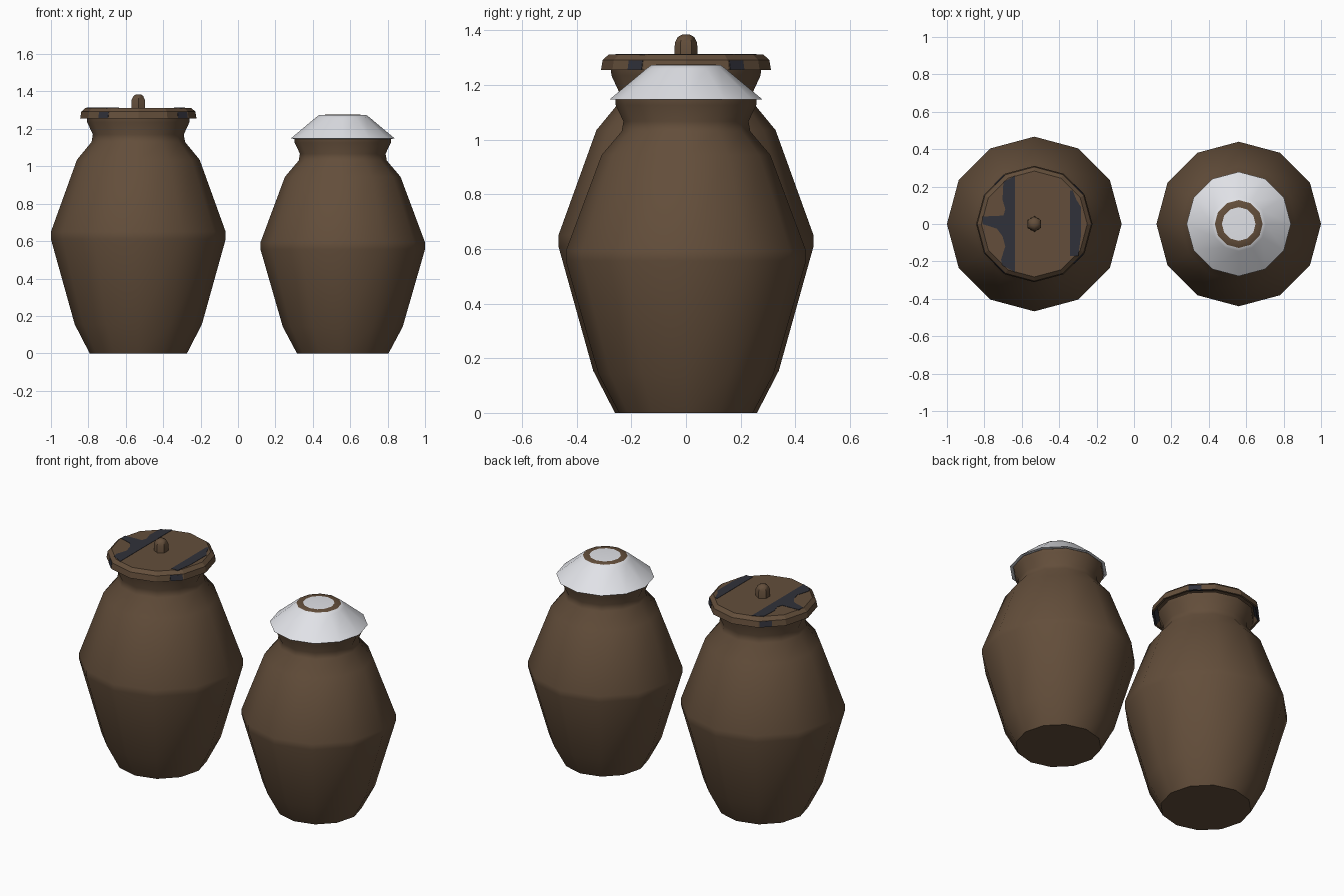
import bpy, bmesh, math
from mathutils import Matrix, Vector

cube = bpy.data.objects.get("Cube")
if cube:
    bpy.data.objects.remove(cube, do_unlink=True)


def material(name, color):
    mat = bpy.data.materials.new(name)
    mat.use_nodes = True
    mat.diffuse_color = (*color, 1)
    bsdf = next(n for n in mat.node_tree.nodes if n.type == 'BSDF_PRINCIPLED')
    bsdf.inputs["Base Color"].default_value = (*color, 1)
    bsdf.inputs["Roughness"].default_value = 0.8
    return mat


BROWN = material("brown clay", (0.125, 0.076, 0.043))
WHITE = material("white cloth", (0.75, 0.76, 0.8))
NAVY = material("dark navy paint", (0.03, 0.031, 0.042))


def finish(bm, name, mats, angle):
    bmesh.ops.recalc_face_normals(bm, faces=bm.faces)
    mesh = bpy.data.meshes.new(name)
    bm.to_mesh(mesh)
    bm.free()
    for mat in mats:
        mesh.materials.append(mat)
    obj = bpy.data.objects.new(name, mesh)
    bpy.context.collection.objects.link(obj)
    if angle:
        bpy.ops.object.select_all(action='DESELECT')
        obj.select_set(True)
        bpy.context.view_layer.objects.active = obj
        bpy.ops.object.shade_smooth_by_angle(angle=math.radians(angle))
    return obj


def lathe(name, profile, x, mats, sides=12, phase=0, angle=40, rule=None):
    """Closed solid of revolution; rule(centre, normal) picks a material slot."""
    bm = bmesh.new()
    rings = []
    for r, z in profile:
        rings.append([bm.verts.new((r * math.cos(a), r * math.sin(a), z))
                      for a in (phase + math.tau * i / sides for i in range(sides))])
    for low, high in zip(rings, rings[1:]):
        for i in range(sides):
            j = (i + 1) % sides
            bm.faces.new((low[i], low[j], high[j], high[i]))
    bm.faces.new(rings[0][::-1])
    bm.faces.new(rings[-1])
    bmesh.ops.recalc_face_normals(bm, faces=bm.faces)
    if rule:
        for f in bm.faces:
            f.material_index = rule(f.calc_center_median(), f.normal)
    obj = finish(bm, name, mats, angle)
    obj.location.x = x
    return obj


def plate(name, outline, matrix, thickness=0.004):
    """Thin painted plate extruded from a flat outline."""
    bm = bmesh.new()
    face = bm.faces.new([bm.verts.new((u, v, 0)) for u, v in outline])
    ext = bmesh.ops.extrude_face_region(bm, geom=[face])
    verts = [g for g in ext["geom"] if isinstance(g, bmesh.types.BMVert)]
    bmesh.ops.translate(bm, verts=verts, vec=(0, 0, thickness))
    bmesh.ops.transform(bm, matrix=matrix, verts=bm.verts)
    return finish(bm, name, [NAVY], None)


# Jar bodies: one profile, the second one slightly smaller
BODY = [(0.26, 0), (0.34, 0.155), (0.467, 0.61), (0.467, 0.65), (0.328, 1.035),
        (0.25, 1.13), (0.243, 1.17), (0.273, 1.235), (0.275, 1.259)]
LARGE_X, SMALL_X = -0.533, 0.56
lathe("large_jar_body", BODY, LARGE_X, [BROWN])
lathe("small_jar_body", [(r * 0.942, z * 0.912) for r, z in BODY], SMALL_X, [BROWN])


# Hollow lid with paint showing on parts of its inner wall
def lid_rule(c, n):
    angle = math.degrees(math.atan2(abs(c.y), abs(c.x)))
    inner = n.z < -0.2 and c.z < 1.28 and c.xy.length > 0.2
    return int(inner and abs(angle - 45) < 5)


lathe("large_jar_lid", [(0.26, 1.285), (0.28, 1.284), (0.298, 1.256), (0.311, 1.256),
                        (0.305, 1.292), (0.283, 1.312)],
      LARGE_X, [BROWN, NAVY], angle=20, rule=lid_rule)

# Six-sided knob
lathe("lid_knob", [(0.042, 1.305), (0.041, 1.355), (0.03, 1.376), (0.014, 1.385)],
      LARGE_X, [BROWN], sides=6, phase=math.pi / 2, angle=50)

# Painted stripes on the lid top
top = Matrix.Translation((LARGE_X, 0, 1.31))
plate("left_lid_stripe",
      [(-0.103, -0.258), (-0.103, 0.258), (-0.165, 0.225), (-0.17, 0.13),
       (-0.155, 0.08), (-0.165, 0.045), (-0.278, 0.04), (-0.278, 0.0),
       (-0.2, -0.025), (-0.17, -0.065), (-0.155, -0.12), (-0.178, -0.19),
       (-0.172, -0.22)], top)
plate("right_lid_stripe",
      [(0.19, -0.17), (0.235, -0.17), (0.25, -0.06), (0.25, 0.09),
       (0.225, 0.13), (0.205, 0.18), (0.19, 0.18)], top)

# Painted patches on the lid rim, mirrored front to back
half, low, high = 0.036, 1.257, 1.291
for side, angle, shift in (("right", 45, -0.036), ("left", 135, -0.036)):
    for end, sign in (("back", 1), ("front", -1)):
        a = math.radians(angle)
        out = Vector((math.cos(a), sign * math.sin(a), 0))
        along = Vector((-math.sin(a), sign * math.cos(a), 0))
        apothem = math.cos(math.pi / 12)
        base = out * 0.311 * apothem + along * shift + Vector((LARGE_X, 0, low))
        up = (out * -0.006 * apothem + Vector((0, 0, high - low))).normalized()
        m = Matrix((along, up, out)).transposed().to_4x4()
        m.translation = base - out * 0.002
        plate(f"{end}_{side}_rim_patch",
              [(-half, 0), (half, 0), (half, high - low), (-half, high - low)], m)


# Cloth cover with a brown ring around its flat top
def cover_rule(c, n):
    return int(c.z > 1.26 and n.z > 0.9 and 0.085 < c.xy.length < 0.13)


lathe("small_jar_cloth_cover",
      [(0.2, 1.19), (0.262, 1.147), (0.279, 1.148), (0.145, 1.26), (0.128, 1.273),
       (0.09, 1.276)], SMALL_X, [WHITE, BROWN], angle=35, rule=cover_rule)
